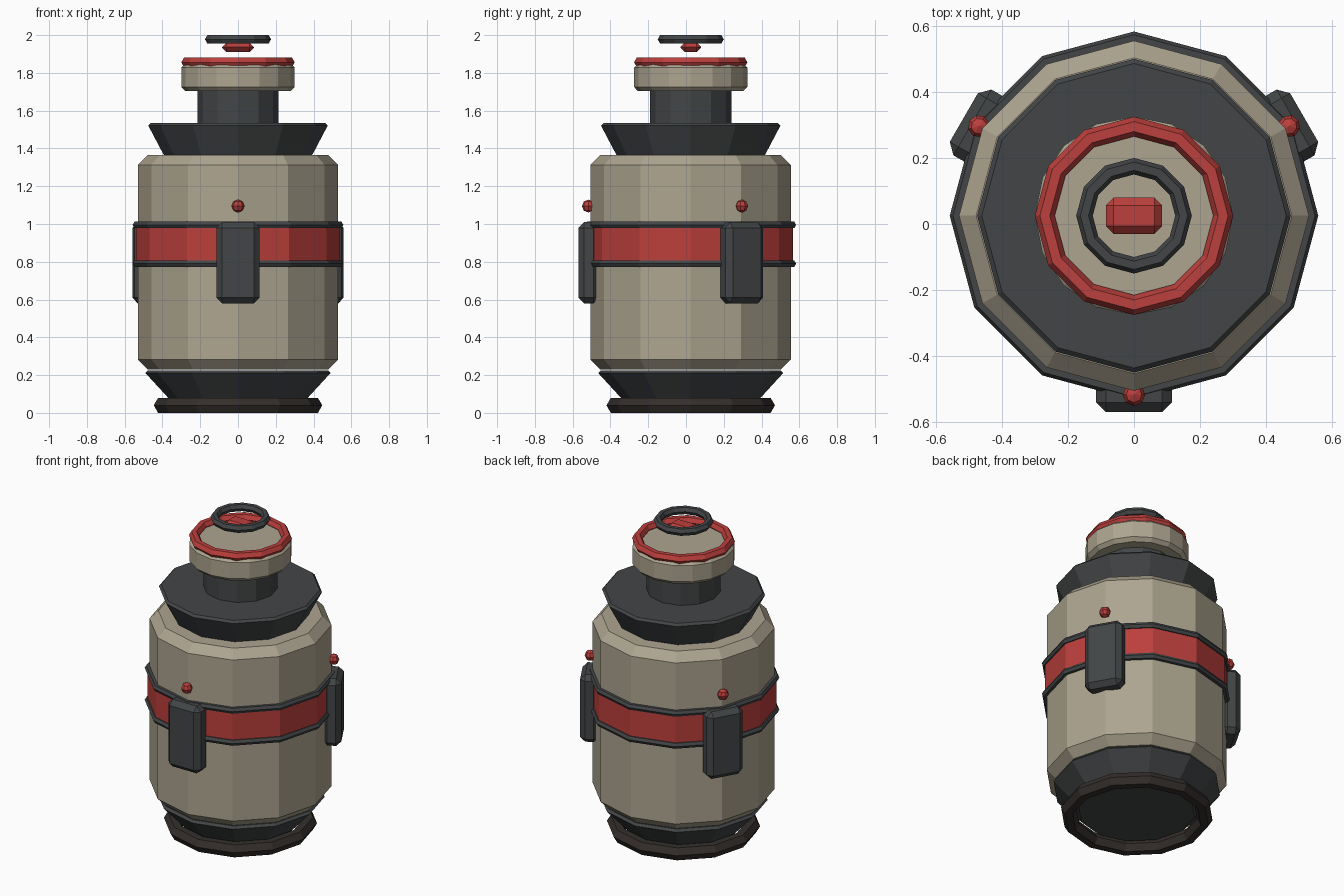
import bpy, bmesh
from math import cos, sin, pi, radians
from mathutils import Matrix, Vector

if "Cube" in bpy.data.objects:
    bpy.data.objects.remove(bpy.data.objects["Cube"])

CY = 0.025  # the canister axis sits slightly behind the origin


def material(name, rgb):
    m = bpy.data.materials.new(name)
    m.diffuse_color = (*rgb, 1)
    m.use_nodes = True
    m.node_tree.nodes["Principled BSDF"].inputs["Base Color"].default_value = m.diffuse_color
    return m


BEIGE = material("beige_paint", (0.42, 0.375, 0.28))
DARK = material("dark_metal", (0.055, 0.06, 0.062))
FOOT = material("dark_rubber", (0.035, 0.028, 0.024))
RED = material("red_paint", (0.5, 0.05, 0.045))


def finish(name, bm, mat, matrix=Matrix()):
    bmesh.ops.recalc_face_normals(bm, faces=bm.faces)
    me = bpy.data.meshes.new(name)
    bm.to_mesh(me)
    bm.free()
    me.materials.append(mat)
    ob = bpy.data.objects.new(name, me)
    ob.matrix_world = Matrix.Translation((0, CY, 0)) @ matrix
    bpy.context.collection.objects.link(ob)
    return ob


def lathe(name, profile, mat, n=12, closed=False):
    """Spin (radius, z) points about the axis; cap the ends unless closed."""
    bm = bmesh.new()
    rings = [[bm.verts.new((r * cos(2 * pi * i / n), r * sin(2 * pi * i / n), z))
              for i in range(n)] for r, z in profile]
    pairs = list(zip(rings, rings[1:] + rings[:1]))
    for a, b in pairs if closed else pairs[:-1]:
        for i in range(n):
            j = (i + 1) % n
            bm.faces.new((a[i], a[j], b[j], b[i]))
    if not closed:
        bm.faces.new(rings[0])
        bm.faces.new(rings[-1])
    return finish(name, bm, mat)


def ring(name, R, r, z, mat):
    pts = [(R + r * cos(k * pi / 3), z + r * sin(k * pi / 3)) for k in range(6)]
    return lathe(name, pts, mat, closed=True)


def drum(name, r0, z0, r1, z1, b, mat, n=12):
    """Straight or tapered drum with chamfered rims."""
    return lathe(name, [(r0 - b, z0), (r0, z0 + b), (r1, z1 - b), (r1 - b, z1)], mat, n)


def box(name, size, centre, bevel, mat, angle=0):
    bm = bmesh.new()
    bmesh.ops.create_cube(bm, size=1)
    bmesh.ops.scale(bm, vec=size, verts=bm.verts)
    bmesh.ops.bevel(bm, geom=bm.edges[:], offset=bevel, segments=1, affect='EDGES')
    bmesh.ops.translate(bm, vec=centre, verts=bm.verts)
    return finish(name, bm, mat, Matrix.Rotation(angle, 4, 'Z'))


# Base
ring("foot_ring", 0.40, 0.046, 0.04, FOOT)
drum("lower_collar", 0.355, 0.05, 0.49, 0.225, 0.014, DARK)

# Main body and waist band
drum("body", 0.53, 0.23, 0.53, 1.365, 0.052, BEIGE)
drum("waist_band", 0.541, 0.785, 0.541, 0.995, 0.008, RED)
ring("band_trim_lower", 0.538, 0.02, 0.79, DARK)
ring("band_trim_upper", 0.538, 0.02, 0.995, DARK)

# Shoulder, neck and cap
drum("shoulder_collar", 0.395, 1.355, 0.475, 1.535, 0.014, DARK)
drum("neck", 0.215, 1.52, 0.215, 1.715, 0.012, DARK)
drum("cap", 0.30, 1.703, 0.30, 1.85, 0.022, BEIGE, 16)
ring("cap_ring", 0.27, 0.03, 1.856, RED)

# Floating button and ring on top
box("top_button", (0.17, 0.11, 0.05), (0, 0, 1.935), 0.0235, RED)
ring("top_ring", 0.15, 0.025, 1.978, DARK)

# Three side modules, each with an indicator light above
for k, a in enumerate((-90, 30, 150)):
    ang = radians(a)
    box(f"side_module_{k + 1}", (0.11, 0.23, 0.43), (0.54, 0, 0.795), 0.03, DARK, ang)
    bm = bmesh.new()
    bmesh.ops.create_uvsphere(bm, u_segments=8, v_segments=4, radius=0.034)
    bmesh.ops.translate(bm, vec=Vector((0.542, 0, 1.095)), verts=bm.verts)
    finish(f"indicator_light_{k + 1}", bm, RED, Matrix.Rotation(ang, 4, 'Z'))
